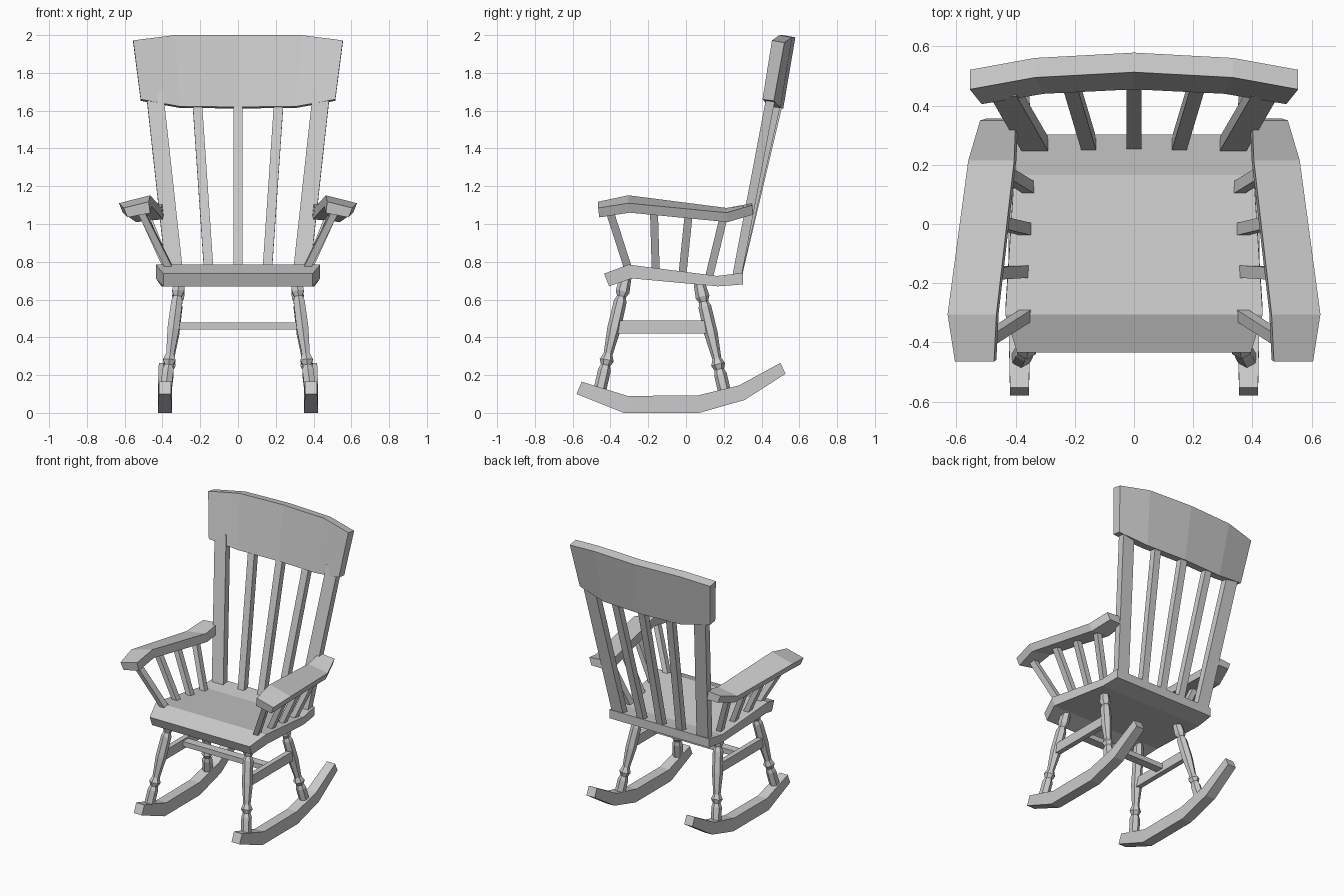
import bpy, bmesh, math
from mathutils import Vector

if "Cube" in bpy.data.objects:
    bpy.data.objects.remove(bpy.data.objects["Cube"])


def loft(name, rings):
    """Skin a row of equal-length point rings and cap both ends."""
    bm = bmesh.new()
    vs = [[bm.verts.new(p) for p in r] for r in rings]
    n = len(rings[0])
    for a, b in zip(vs, vs[1:]):
        for i in range(n):
            j = (i + 1) % n
            bm.faces.new((a[i], a[j], b[j], b[i]))
    bm.faces.new(vs[0])
    bm.faces.new(vs[-1])
    bmesh.ops.recalc_face_normals(bm, faces=bm.faces)
    me = bpy.data.meshes.new(name)
    bm.to_mesh(me)
    bm.free()
    ob = bpy.data.objects.new(name, me)
    bpy.context.collection.objects.link(ob)
    return ob


def frame(a, b):
    d = (b - a).normalized()
    ref = Vector((0, 1, 0)) if abs(d.x) > 0.9 else Vector((1, 0, 0))
    u = (ref - d * d.dot(ref)).normalized()
    return u, d.cross(u)


def bar(name, a, b, w, t):
    """Rectangular bar, w wide and t thick, between two points."""
    a, b = Vector(a), Vector(b)
    u, v = frame(a, b)
    corners = [(-1, -1), (1, -1), (1, 1), (-1, 1)]
    return loft(name, [[p + u * (i * w / 2) + v * (j * t / 2) for i, j in corners]
                       for p in (a, b)])


def turned(name, a, b, profile, n=6):
    """Turned part: profile is (fraction along, radius)."""
    a, b = Vector(a), Vector(b)
    u, v = frame(a, b)
    angles = [2 * math.pi * (k + 0.5) / n for k in range(n)]
    return loft(name, [[a.lerp(b, f) + (u * math.cos(g) + v * math.sin(g)) * r
                        for g in angles] for f, r in profile])


# Seat: dished section, swept front to back (y top, z top, y bottom, z bottom, half width)
seat = [(-.434, .737, -.407, .67, .395), (-.305, .785, -.286, .712, .435),
        (.165, .725, .17, .67, .405), (.303, .742, .303, .68, .395)]
loft("seat", [[(-w, yt, zt), (w, yt, zt), (w, yb, zb), (-w, yb, zb)]
              for yt, zt, yb, zb, w in seat])

# Curved top rail (top x, top front y, top z, bottom x, bottom front y, bottom z)
half = [(.555, .455, 1.972, .515, .405, 1.66), (.335, .495, 2.0, .305, .44, 1.622)]
stations = half + [(0, .513, 2.0, 0, .455, 1.62)] + \
    [(-h[0], h[1], h[2], -h[3], h[4], h[5]) for h in reversed(half)]
loft("top_rail", [[(xt, yt, zt), (xt, yt + .066, zt - .012),
                   (xb, yb + .06, zb - .008), (xb, yb, zb)]
                  for xt, yt, zt, xb, yb, zb in stations])

# Back spindles
bar("back_spindle_center", (0, .27, .71), (0, .495, 1.66), .05, .045)

# Rocker outline: bottom and top point at each station
rocker = [(-.58, .10, -.552, .165), (-.33, 0, -.31, .09), (.07, 0, .06, .092),
          (.31, .068, .28, .145), (.527, .207, .50, .265)]
# Armrest: y, inner x, outer x, inner top z, outer top z
arm = [(-.465, .473, .605, 1.118, 1.085), (-.305, .465, .63, 1.152, 1.11),
       (.215, .405, .56, 1.085, 1.06), (.35, .40, .52, 1.11, 1.10)]
# Arm spindles: base (x, y, z) and top (x, y, z)
arm_spindles = [((.36, -.305, .76), (.515, -.405, 1.07)),
                ((.365, -.16, .74), (.52, -.17, 1.08)),
                ((.355, -.02, .72), (.50, .015, 1.06)),
                ((.35, .12, .71), (.48, .20, 1.04))]
leg = [(0, .034), (.24, .034), (.28, .025), (.32, .038), (.37, .024), (.58, .036),
       (.80, .034), (.84, .024), (.88, .037), (1, .030)]

for s, side in ((1, "right"), (-1, "left")):
    # Rocker, slightly narrower at its tips
    loft(f"rocker_{side}", [[(s * (.387 - w), yb, zb), (s * (.387 + w), yb, zb),
                             (s * (.387 + w), yt, zt), (s * (.387 - w), yt, zt)]
                            for (yb, zb, yt, zt), w in
                            zip(rocker, (.032, .037, .037, .037, .032))])
    # Legs
    turned(f"front_leg_{side}", (s * .39, -.468, .07), (s * .307, -.318, .72), leg)
    turned(f"rear_leg_{side}", (s * .39, .218, .05), (s * .307, .07, .69), leg)
    # Side stretcher
    bar(f"side_stretcher_{side}", (s * .342, -.375, .455), (s * .342, .125, .455), .036, .068)
    # Armrest, tilted outward
    loft(f"armrest_{side}", [[(s * xi, y, zi), (s * xo, y, zo),
                              (s * (xo - .02), y + .006, zo - .05),
                              (s * (xi - .008), y + .006, zi - .06)]
                             for y, xi, xo, zi, zo in arm])
    # Arm spindles
    for i, (a, b) in enumerate(arm_spindles):
        bar(f"arm_spindle_{side}_{i + 1}", (s * a[0], a[1], a[2]),
            (s * b[0], b[1], b[2]), .036, .042)
    # Back post and inner back spindle
    bar(f"back_post_{side}", (s * .332, .265, .70), (s * .442, .455, 1.70), .09, .048)
    bar(f"back_spindle_{side}", (s * .152, .268, .71), (s * .217, .485, 1.66), .05, .045)

# Cross stretcher
bar("cross_stretcher", (-.342, -.13, .46), (.342, -.13, .46), .06, .036)
